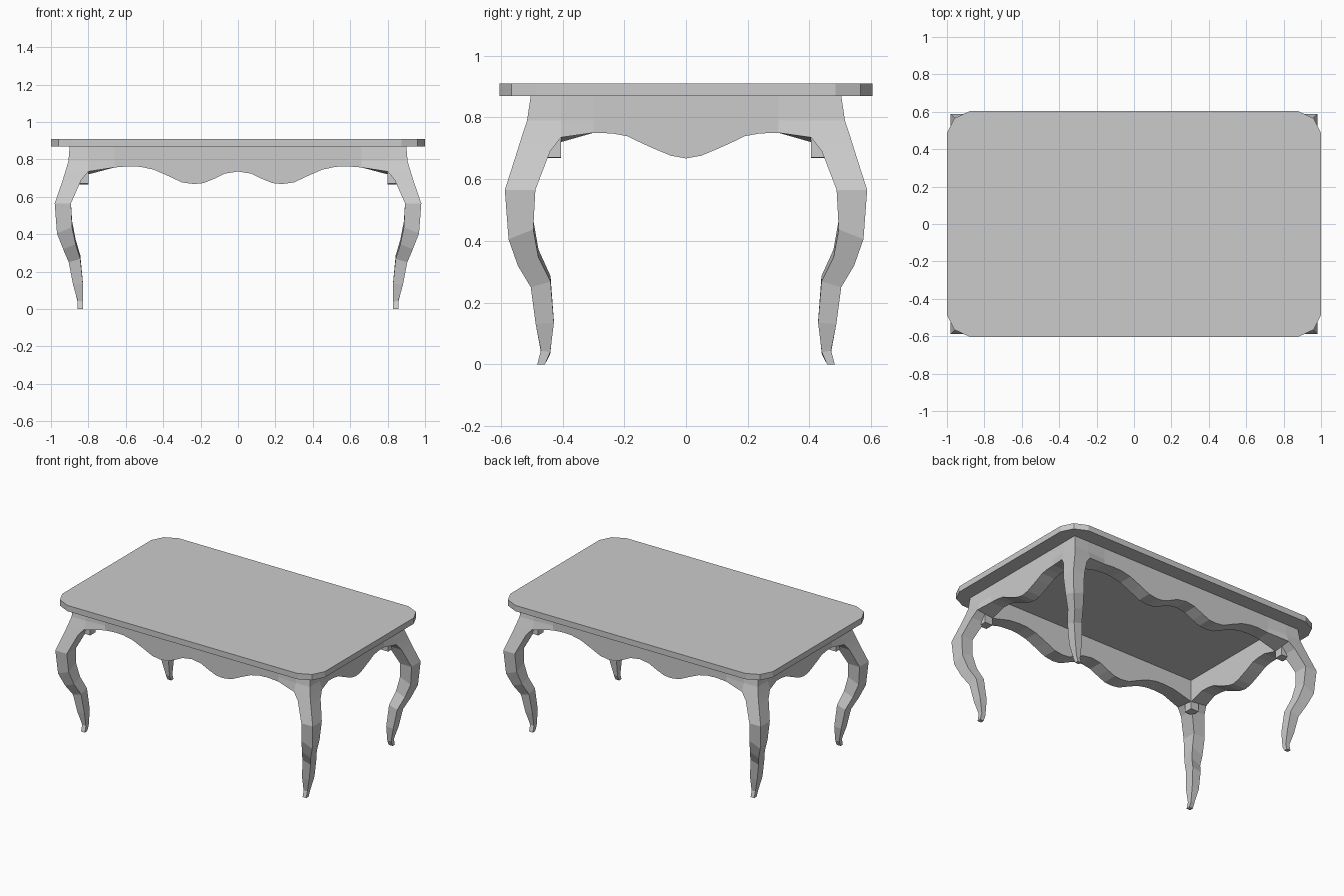
import bpy, bmesh
from mathutils import Vector

if "Cube" in bpy.data.objects:
    bpy.data.objects.remove(bpy.data.objects["Cube"])

TOP = 0.87  # underside of the table top


def make_object(name, bm, mirror_axes=()):
    bmesh.ops.recalc_face_normals(bm, faces=bm.faces)
    mesh = bpy.data.meshes.new(name)
    bm.to_mesh(mesh)
    bm.free()
    ob = bpy.data.objects.new(name, mesh)
    bpy.context.collection.objects.link(ob)
    if mirror_axes:
        mod = ob.modifiers.new("mirror", 'MIRROR')
        mod.use_axis = [a in mirror_axes for a in "xyz"]
        mod.use_mirror_merge = False
    return ob


def loft(bm, rings, caps=True):
    """Skin a list of closed vertex rings."""
    rows = [[bm.verts.new(p) for p in ring] for ring in rings]
    n = len(rows[0])
    for a, b in zip(rows, rows[1:]):
        for i in range(n):
            j = (i + 1) % n
            bm.faces.new((a[i], a[j], b[j], b[i]))
    if caps:
        bm.faces.new(rows[0])
        bm.faces.new(rows[-1])


# Table top: rectangle with faceted round corners
corner = [(1.0, 0.485), (0.96, 0.565), (0.875, 0.605)]
outline = (corner + [(-x, y) for x, y in reversed(corner)]
           + [(-x, -y) for x, y in corner] + [(x, -y) for x, y in reversed(corner)])
bm = bmesh.new()
loft(bm, [[(x, y, z) for x, y in outline] for z in (TOP, 0.91)])
make_object("table_top", bm)

# Cabriole legs: z of outer corner, ring tilt, outer/inner x, outer/inner y
sections = [
    (0.87, 0, 0.90, 0.80, 0.503, 0.405),
    (0.79, 0, 0.907, 0.80, 0.515, 0.405),
    (0.735, 0, 0.923, 0.80, 0.533, 0.405),
    (0.69, 0, 0.937, 0.838, 0.547, 0.44),
    (0.565, 0, 0.98, 0.893, 0.587, 0.488),
    (0.405, 0.032, 0.968, 0.887, 0.575, 0.495),
    (0.32, 0.026, 0.935, 0.868, 0.545, 0.478),
    (0.25, 0.018, 0.905, 0.843, 0.503, 0.439),
    (0.13, 0.005, 0.882, 0.829, 0.487, 0.428),
    (0.045, -0.006, 0.858, 0.829, 0.47, 0.44),
    (0.0, 0, 0.857, 0.829, 0.482, 0.457),
]
bm = bmesh.new()
loft(bm, [[(xo, yo, z), (xi, yo, z + t), (xi, yi, z + 2 * t), (xo, yi, z + t)]
          for z, t, xo, xi, yo, yi in sections])
make_object("legs", bm, "xy")

# Small inner corner blocks behind each knee
bm = bmesh.new()
loft(bm, [[(0.80, 0.405, z), (0.86, 0.405, z), (0.86, 0.465, z), (0.80, 0.465, z)]
          for z in (0.67, 0.735)])
make_object("corner_blocks", bm, "xy")


# Scalloped aprons: scalloped lower edge, ends flaring out to meet the knees
def apron(name, half_profile, outer, inner, flare, along_x):
    profile = [(-u, z) for u, z in reversed(half_profile[1:])] + half_profile
    rings = []
    for i, (u, z) in enumerate(profile):
        end = i in (0, len(profile) - 1)
        mid, low = flare if end else (outer, outer)
        drop = 0.015 if end else 0
        ring = [(outer, TOP), (mid, 0.79), (low, z), (inner, z - drop), (inner, TOP)]
        rings.append([Vector((u, d, h)) if along_x else Vector((d, u, h)) for d, h in ring])
    bm = bmesh.new()
    loft(bm, rings)
    make_object(name, bm, "y" if along_x else "x")


long_edge = [(0, 0.735), (0.07, 0.724), (0.13, 0.695), (0.185, 0.673), (0.235, 0.668),
             (0.30, 0.677), (0.37, 0.71), (0.45, 0.745), (0.52, 0.76), (0.58, 0.763),
             (0.66, 0.757), (0.80, 0.735)]
short_edge = [(0, 0.667), (0.05, 0.676), (0.10, 0.697), (0.145, 0.717), (0.19, 0.739),
              (0.24, 0.748), (0.30, 0.75), (0.405, 0.735)]
apron("long_aprons", long_edge, 0.503, 0.405, (0.515, 0.533), True)
apron("short_aprons", short_edge, 0.90, 0.80, (0.907, 0.923), False)
